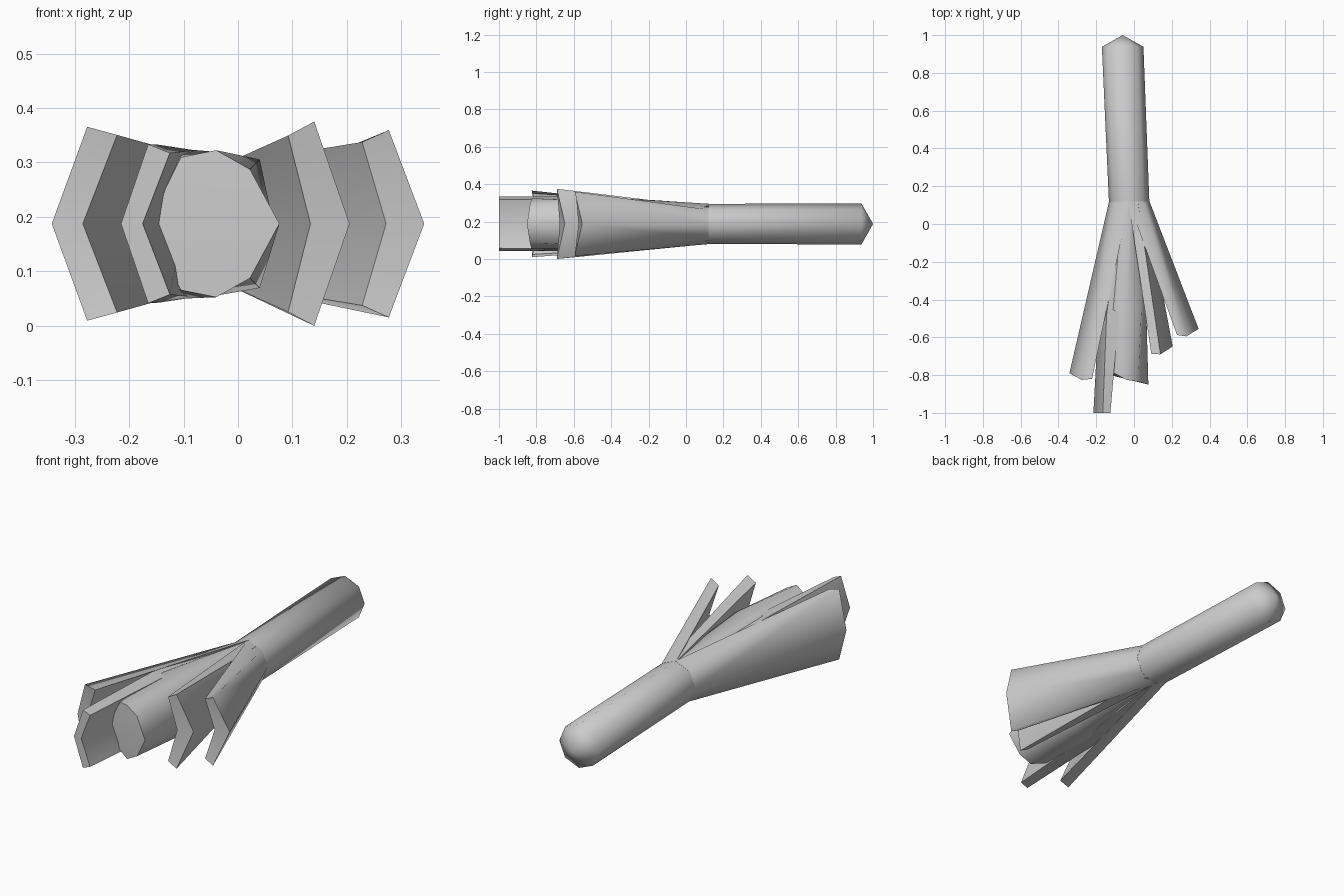
import bpy, bmesh, math

cube = bpy.data.objects.get("Cube")
if cube:
    bpy.data.objects.remove(cube, do_unlink=True)

MID_Z = 0.1875
HUB_Y = 0.12

grey = bpy.data.materials.new("plain_grey")
grey.use_nodes = True
colour = (0.6, 0.6, 0.6, 1)
grey.diffuse_color = colour
grey.node_tree.nodes["Principled BSDF"].inputs["Base Color"].default_value = colour


def finish(name, bm):
    """Turn a bmesh into a smooth object with sharp ends."""
    bmesh.ops.recalc_face_normals(bm, faces=bm.faces[:])
    mesh = bpy.data.meshes.new(name)
    bm.to_mesh(mesh)
    bm.free()
    mesh.materials.append(grey)
    obj = bpy.data.objects.new(name, mesh)
    bpy.context.collection.objects.link(obj)
    bpy.ops.object.select_all(action="DESELECT")
    obj.select_set(True)
    bpy.context.view_layer.objects.active = obj
    bpy.ops.object.shade_smooth_by_angle(angle=math.radians(65))
    return obj


def bridge(bm, a, b):
    n = len(a)
    for i in range(n):
        bm.faces.new((a[i], a[(i + 1) % n], b[(i + 1) % n], b[i]))


def loft(name, halves):
    """Loft upper half sections (x, y, height over mid), mirrored downwards."""
    bm = bmesh.new()
    rings = []
    for half in halves:
        pts = half + [(x, y, -h) for x, y, h in half[-2:0:-1]]
        rings.append([bm.verts.new((x, y, MID_Z + h)) for x, y, h in pts])
    for a, b in zip(rings, rings[1:]):
        bridge(bm, a, b)
    k = len(halves[0])
    for ring in (rings[0], rings[-1]):
        bm.faces.new(ring[:k])
        bm.faces.new(ring[k - 1:] + ring[:1])
    return finish(name, bm)


def hub(*points):
    return [(x, HUB_Y, h) for x, h in points]


# Octagonal handle with a pointed end
bm = bmesh.new()
rings = []
for x, y, r in ((-0.025, 0.1, 0.107), (-0.06, 0.938, 0.11)):
    rings.append([bm.verts.new((x + r * math.cos(i * math.pi / 4), y,
                                MID_Z + r * math.sin(i * math.pi / 4)))
                  for i in range(8)])
bridge(bm, *rings)
bm.faces.new(rings[0])
tip = bm.verts.new((-0.06, 1.0, MID_Z))
for i in range(8):
    bm.faces.new((rings[1][i], rings[1][(i + 1) % 8], tip))
finish("handle", bm)

# Outer prongs: outer middle, outer top, inner top, inner middle
loft("right_outer_prong", [
    hub((-0.132, 0), (-0.1, 0.077), (-0.025, 0.108), (-0.025, 0)),
    [(-0.342, -0.79, 0), (-0.277, -0.825, 0.178),
     (-0.222, -0.82, 0.163), (-0.285, -0.8, 0)]])
loft("left_outer_prong", [
    hub((0.082, 0), (0.05, 0.077), (-0.03, 0.108), (-0.03, 0)),
    [(0.342, -0.555, 0), (0.277, -0.595, 0.172),
     (0.228, -0.588, 0.15), (0.272, -0.575, 0)]])

# Inner prongs
loft("right_inner_prong", [
    hub((-0.1, 0), (-0.06, 0.09), (-0.025, 0.105), (-0.025, 0)),
    [(-0.187, -0.48, 0), (-0.145, -0.48, 0.145),
     (-0.08, -0.48, 0.135), (-0.1, -0.48, 0)],
    [(-0.215, -1, 0), (-0.165, -1, 0.146),
     (-0.125, -1, 0.13), (-0.175, -1, 0)]])
loft("left_inner_prong", [
    hub((0.06, 0), (0.02, 0.09), (-0.03, 0.107), (-0.03, 0)),
    [(0.205, -0.648, 0), (0.14, -0.69, 0.1875),
     (0.092, -0.688, 0.162), (0.133, -0.675, 0)]])

# Thick middle prong with a slanted, domed end
loft("middle_prong", [
    hub((0.05, 0), (0.01, 0.09), (-0.025, 0.105), (-0.06, 0.09), (-0.1, 0)),
    [(0.065, -0.45, 0), (0.04, -0.45, 0.118), (-0.04, -0.45, 0.132),
     (-0.11, -0.45, 0.138), (-0.16, -0.45, 0)],
    [(0.076, -0.85, 0), (0.022, -0.835, 0.1), (-0.04, -0.825, 0.135),
     (-0.105, -0.79, 0.122), (-0.165, -0.79, 0)]])
